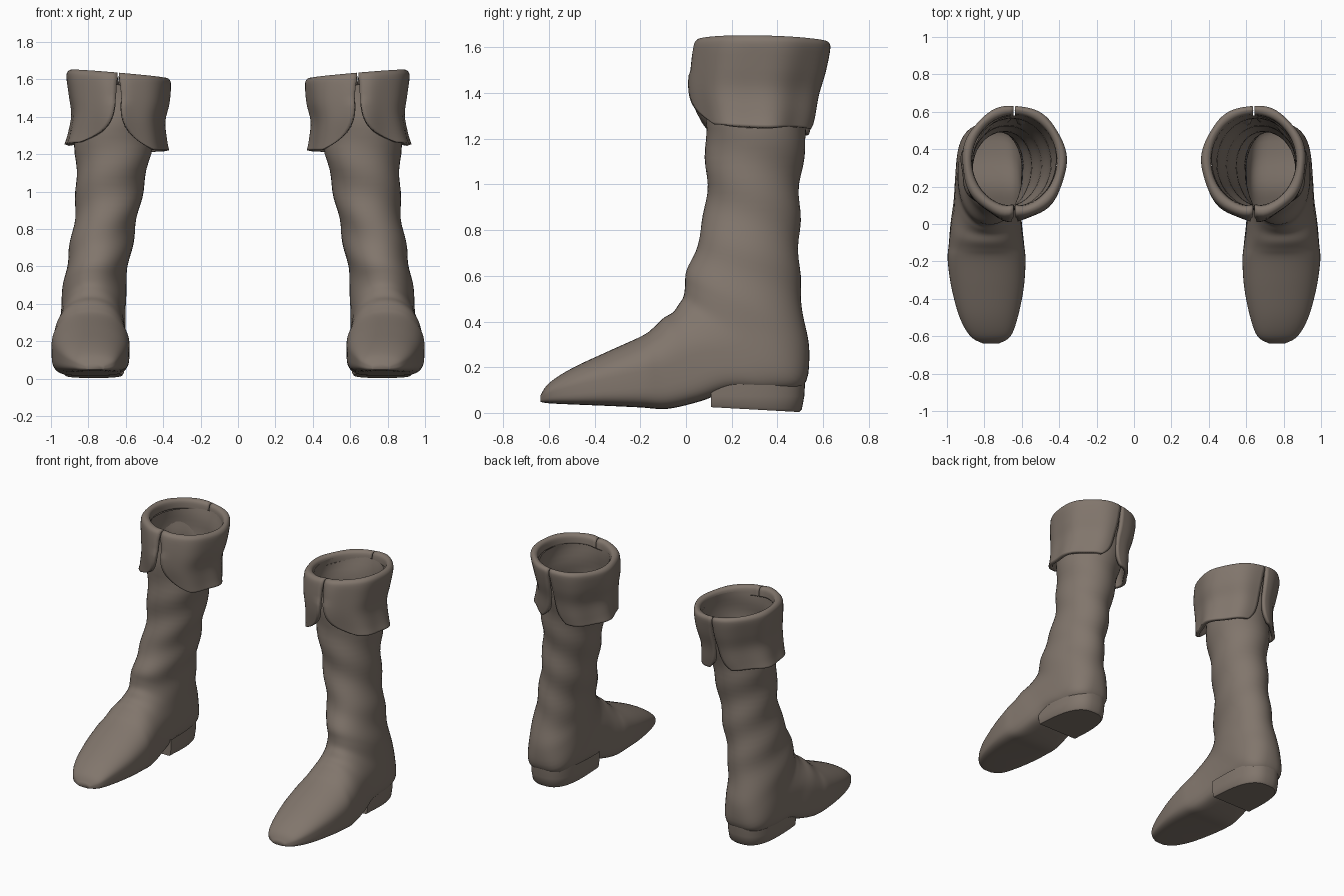
import bpy, math
from math import sin, cos, pi

if "Cube" in bpy.data.objects:
    bpy.data.objects.remove(bpy.data.objects["Cube"])

leather = bpy.data.materials.new("brown_leather")
leather.diffuse_color = (0.22, 0.18, 0.15, 1)
leather.use_nodes = True
leather.node_tree.nodes["Principled BSDF"].inputs["Base Color"].default_value = leather.diffuse_color


def make(name, verts, faces, angle=40, thickness=0):
    """Mesh object on the +x side, mirrored to give the other boot."""
    me = bpy.data.meshes.new(name)
    me.from_pydata(verts, [], faces)
    me.materials.append(leather)
    ob = bpy.data.objects.new(name, me)
    bpy.context.collection.objects.link(ob)
    if thickness:
        s = ob.modifiers.new("thickness", "SOLIDIFY")
        s.thickness, s.offset = thickness, -1
    ob.modifiers.new("pair", "MIRROR")
    bpy.ops.object.select_all(action='DESELECT')
    ob.select_set(True)
    bpy.context.view_layer.objects.active = ob
    bpy.ops.object.shade_smooth_by_angle(angle=math.radians(angle))
    return ob


def spline(keys, steps):
    """Catmull-Rom interpolation through rows of numbers."""
    out = []
    n = len(keys)
    for i in range(n - 1):
        p0, p1, p2, p3 = keys[max(i - 1, 0)], keys[i], keys[i + 1], keys[min(i + 2, n - 1)]
        for k in range(steps):
            t = k / steps
            out.append([0.5 * (2 * b + (c - a) * t + (2 * a - 5 * b + 4 * c - d) * t * t
                               + (3 * b - a - 3 * c + d) * t ** 3)
                        for a, b, c, d in zip(p0, p1, p2, p3)])
    out.append(list(keys[-1]))
    return out


# Boot body: sections fanning from toe to shaft
# (sole/back y, z, instep/front y, z, inner x, outer x, sole squareness)
SECTIONS = [
    (-.638, .048, -.638, .075, .72, .81, .8),
    (-.60, .042, -.60, .13, .66, .875, .9),
    (-.50, .037, -.50, .195, .622, .932, 1),
    (-.35, .031, -.34, .270, .59, .975, 1),
    (-.20, .024, -.19, .338, .58, .996, 1),
    (-.08, .018, -.14, .375, .588, .99, 1),
    (.06, .050, -.10, .415, .60, .98, 1),
    (.20, .095, -.06, .440, .605, .965, .95),
    (.38, .09, -.035, .475, .605, .957, .85),
    (.515, .12, -.012, .51, .60, .95, .6),
    (.54, .27, 0, .56, .60, .942, .25),
    (.515, .42, .008, .63, .597, .93, .1),
    (.497, .60, .045, .73, .575, .905, 0),
    (.497, .80, .075, .84, .545, .88, 0),
    (.50, 1.0, .09, 1.0, .51, .865, 0),
    (.525, 1.2, .085, 1.2, .467, .87, 0),
    (.56, 1.42, .085, 1.42, .43, .868, 0),
    (.58, 1.58, .095, 1.59, .415, .865, 0),
]
N = 48
verts, faces = [], []
rings = spline(SECTIONS, 5)
for ay, az, by, bz, x0, x1, box in rings:
    for k in range(N):
        t = 2 * pi * k / N
        c, s = cos(t), sin(t)
        e = 1 - 0.6 * max(box, 0) if c < 0 else 0.95
        h = math.copysign(abs(c) ** e, c)
        w = math.copysign(abs(s) ** e, s)
        y = (ay + by) / 2 + h * (by - ay) / 2
        z = (az + bz) / 2 + h * (bz - az) / 2
        # soft leather folds on the shaft and instep
        fold = min(max((z - .3) / .3, 0), 1) * .006 * sin(z * 24 + 2 * t)
        verts.append(((x0 + x1) / 2 + w * ((x1 - x0) / 2 + fold), y - h * fold, z))
for j in range(len(rings) - 1):
    for k in range(N):
        k2 = (k + 1) % N
        faces.append((j * N + k, j * N + k2, (j + 1) * N + k2, (j + 1) * N + k))
faces.append(tuple(reversed(range(N))))
make("boot_body", verts, faces, 60)

# Heel block: D-shaped plan, slightly tapered towards the ground
M = 28
verts, faces = [], []
LEVELS = [(0, .155, .495), (.012, .163, .507), (.07, .168, .518), (.14, .170, .522)]
for z, rx, back in LEVELS:
    for k in range(M + 1):
        t = pi * k / M
        x = .772 + rx * math.copysign(abs(cos(t)) ** .75, cos(t))
        y = .11 + (back - .11) * sin(t) ** .6
        slope = .022 * (1 - (y - .11) / .4) if z < .05 else 0
        verts.append((x, y, z + max(slope, 0) + .003))
R = M + 1
for j in range(len(LEVELS) - 1):
    for k in range(R):
        k2 = (k + 1) % R
        faces.append((j * R + k, j * R + k2, (j + 1) * R + k2, (j + 1) * R + k))
faces.append(tuple(reversed(range(R))))
make("heel", verts, faces, 40)

# Turned-down cuff: two flaps, rolled rim, slits at front and back
# (drop fraction, centre x, radius x, centre y, radius y)
CUFF = [
    (.16, .64, .226, .338, .243),
    (.04, .64, .230, .338, .250),
    (.00, .64, .250, .338, .272),
    (.02, .64, .270, .335, .294),
    (.10, .64, .279, .330, .303),
    (.35, .638, .268, .315, .298),
    (.60, .643, .250, .300, .284),
    (.85, .648, .262, .300, .266),
    (1.0, .652, .276, .300, .252),
]
rows = spline(CUFF, 4)
OUTER = 16          # rows before this one belong to the rim
COLS = 36
verts, faces = [], []
for side in (0, 1):
    base = len(verts)
    for j, (f, cx, rx, cy, ry) in enumerate(rows):
        v = f if j > OUTER else 0
        front = .02 + .10 * v + .68 * v ** 6
        rear = .02 + .08 * v + .22 * v ** 8
        for k in range(COLS + 1):
            u = k / COLS
            if side == 0:
                a = front + (pi - rear - front) * u
            else:
                a = pi + rear + (pi - front - rear) * u
            top = 1.63 + .022 * sin(a) + .006 * cos(a)
            bottom = 1.238 + .022 * sin(a) + .008 * cos(a) + .006 * sin(3 * a)
            wave = 1 + (.012 + .02 * v) * sin(7 * a + .8) * (j > 8)
            # rim pinches in slightly at the front slit
            wave -= .04 * math.exp(-(min(a, 2 * pi - a) / .16) ** 2) * (v < .4)
            verts.append((cx + rx * wave * sin(a), cy - ry * wave * cos(a),
                          top - f * (top - bottom)))
    C = COLS + 1
    for j in range(len(rows) - 1):
        for k in range(COLS):
            p = base + j * C + k
            faces.append((p, p + C, p + C + 1, p + 1))
make("cuff", verts, faces, 50, .025)
